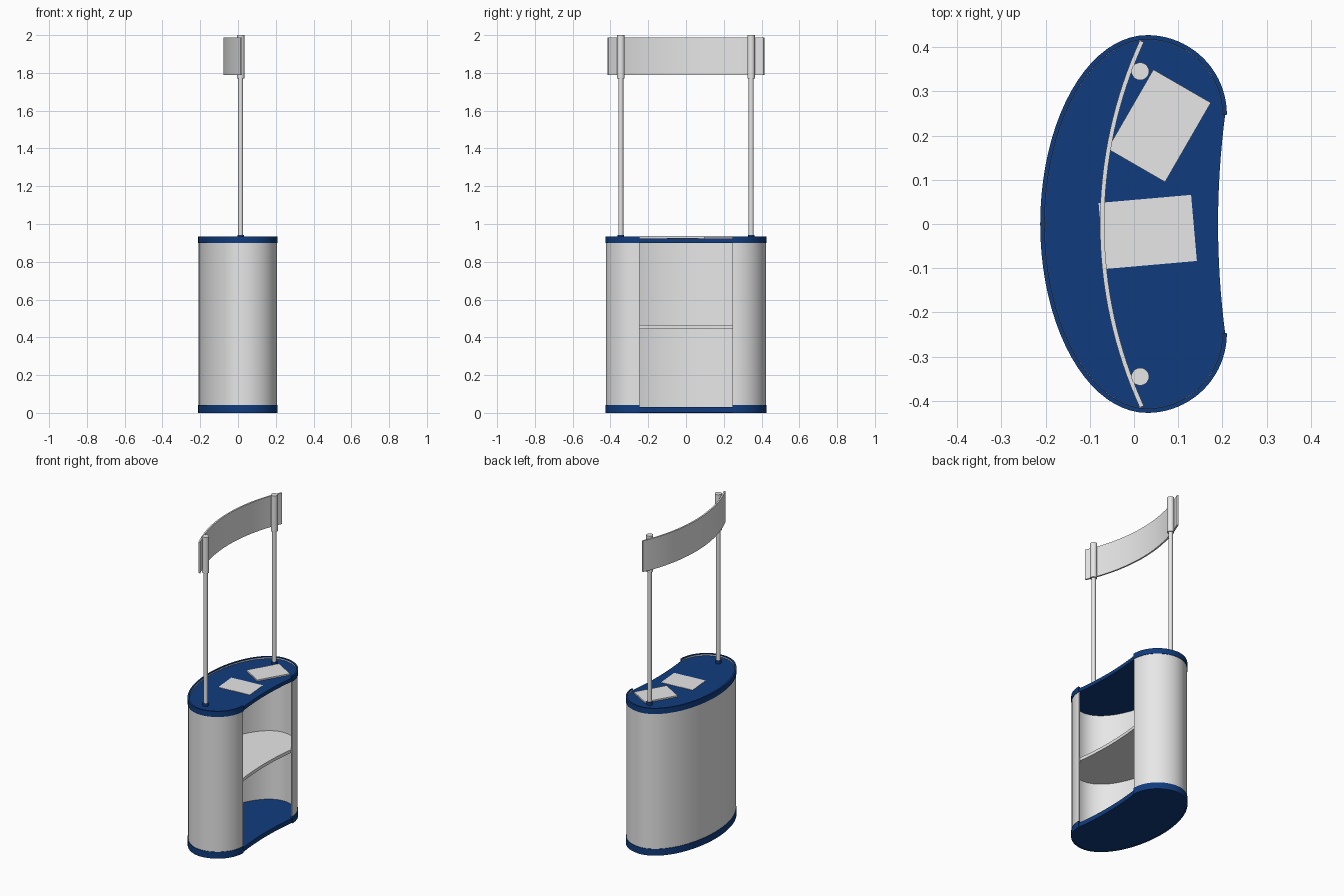
import bpy, bmesh, math
from mathutils import Vector

cube = bpy.data.objects.get("Cube")
if cube:
    bpy.data.objects.remove(cube)


def material(name, rgb):
    m = bpy.data.materials.new(name)
    m.use_nodes = True
    m.diffuse_color = (*rgb, 1)
    m.node_tree.nodes["Principled BSDF"].inputs["Base Color"].default_value = (*rgb, 1)
    return m


WHITE = material("panel white", (0.8, 0.8, 0.8))
BLUE = material("trim blue", (0.005, 0.045, 0.21))


def finish(bm, name, mat):
    bmesh.ops.recalc_face_normals(bm, faces=bm.faces)
    mesh = bpy.data.meshes.new(name)
    bm.to_mesh(mesh)
    bm.free()
    mesh.materials.append(mat)
    ob = bpy.data.objects.new(name, mesh)
    bpy.context.collection.objects.link(ob)
    bpy.ops.object.select_all(action='DESELECT')
    ob.select_set(True)
    bpy.context.view_layer.objects.active = ob
    bpy.ops.object.shade_smooth_by_angle(angle=math.radians(35))
    return ob


def offset(path, d):
    """Shift an open path sideways, to its left when d is positive."""
    out = []
    for i, p in enumerate(path):
        t = (path[min(i + 1, len(path) - 1)] - path[max(i - 1, 0)]).normalized()
        out.append(p + Vector((-t.y, t.x)) * d)
    return out


def prism(name, outline, z0, z1, mat):
    bm = bmesh.new()
    face = bm.faces.new([bm.verts.new((p.x, p.y, z0)) for p in outline])
    top = bmesh.ops.extrude_face_region(bm, geom=[face])["geom"]
    bmesh.ops.translate(bm, vec=(0, 0, z1 - z0),
                        verts=[v for v in top if isinstance(v, bmesh.types.BMVert)])
    return finish(bm, name, mat)


def ribbon(name, path, thick, z0, z1, mat):
    """Upright strip of quads following a path."""
    bm = bmesh.new()
    rings = [[bm.verts.new((p.x, p.y, z)) for p, z in ((a, z0), (a, z1), (b, z1), (b, z0))]
             for a, b in zip(path, offset(path, thick))]
    for r, s in zip(rings, rings[1:]):
        for k in range(4):
            n = (k + 1) % 4
            bm.faces.new((r[k], r[n], s[n], s[k]))
    bm.faces.new(rings[0])
    bm.faces.new(rings[-1])
    return finish(bm, name, mat)


def cylinder(name, x, y, r, z0, z1, mat):
    ring = [Vector((x + r * math.cos(a), y + r * math.sin(a)))
            for a in (math.tau * i / 24 for i in range(24))]
    return prism(name, ring, z0, z1, mat)


# Kidney outline: round ends, bowed customer side, hollow open side
CX, HALF, BOW, END = 0.03, 0.427, 0.242, 0.18
MID = HALF - END
quarter = [math.pi / 2 * i / 20 for i in range(21)]
upper = [Vector((CX + END * math.cos(a), MID + END * math.sin(a))) for a in quarter]
upper += [Vector((CX - BOW * math.sin(a), HALF * math.cos(a))) for a in quarter[1:]]
wall_path = upper + [Vector((p.x, -p.y)) for p in reversed(upper[:-1])]


def kidney(inset):
    path = offset(wall_path, inset)
    lo, hi = path[-1], path[0]
    hollow = []
    for i in range(1, 16):
        t = i / 8 - 1
        hollow.append(Vector((lo.x - 0.016 * (1 - t * t), hi.y * t)))
    return path + hollow


# Counter body
ribbon("curved_wall", offset(wall_path, 0.003), 0.008, 0.003, 0.93, WHITE)
prism("counter_top", kidney(0.004), 0.9, 0.923, BLUE)
prism("base_plate", kidney(0.004), 0.002, 0.03, BLUE)
prism("middle_shelf", kidney(0.011), 0.445, 0.465, WHITE)
ribbon("top_band", wall_path, 0.01, 0.9, 0.935, BLUE)
ribbon("bottom_band", wall_path, 0.01, 0, 0.042, BLUE)

# Posts carrying the header sign
for side, y in (("left", 0.345), ("right", -0.345)):
    cylinder(side + "_post", 0.014, y, 0.013, 0.92, 1.9, WHITE)
    cylinder(side + "_post_collar", 0.014, y, 0.017, 0.92, 0.942, BLUE)
    cylinder(side + "_post_sleeve", 0.014, y, 0.02, 1.77, 2.0, WHITE)

# Curved header sign as a circular arc
SAG, SPAN = 0.09, 0.415
radius = (SPAN ** 2 + SAG ** 2) / (2 * SAG)
sweep = math.asin(SPAN / radius)
arc = [Vector((radius - 0.077 - radius * math.cos(a), radius * math.sin(a)))
       for a in (sweep * (i / 16 - 1) for i in range(33))]
ribbon("header_sign", arc, -0.01, 1.79, 1.987, WHITE)


# Leaflets lying on the counter
def leaflet(name, x, y, w, d, turn, z1):
    a = math.radians(turn)
    u, v = Vector((math.cos(a), math.sin(a))), Vector((-math.sin(a), math.cos(a)))
    corners = [Vector((x, y)) + u * w * i / 2 + v * d * j / 2
               for i, j in ((-1, -1), (1, -1), (1, 1), (-1, 1))]
    prism(name, corners, 0.921, z1, WHITE)


leaflet("leaflet_stack", 0.057, 0.222, 0.15, 0.207, -30, 0.932)
leaflet("single_leaflet", 0.031, -0.018, 0.21, 0.15, 5, 0.925)
